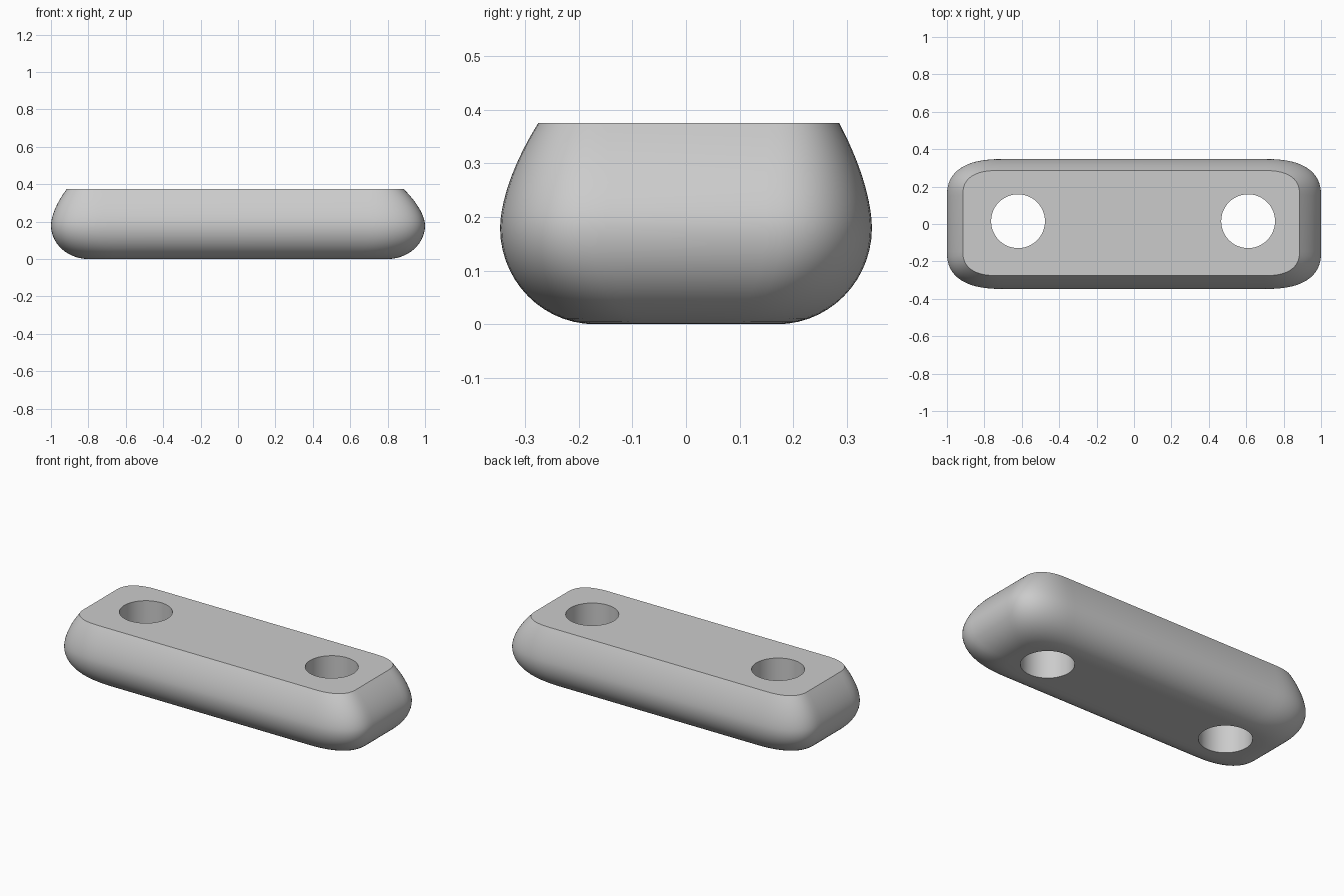
import bpy, bmesh, math

cube = bpy.data.objects.get("Cube")
if cube:
    bpy.data.objects.remove(cube, do_unlink=True)

HEIGHT, BELLY = 0.375, 0.18      # total height and level of the widest outline
CORNER_STEPS, LOW_STEPS, HIGH_STEPS = 16, 14, 12

grey = bpy.data.materials.new("plain grey")
grey.use_nodes = True
grey.diffuse_color = (0.6, 0.6, 0.6, 1)
grey.node_tree.nodes["Principled BSDF"].inputs["Base Color"].default_value = (0.6, 0.6, 0.6, 1)


def mix(a, b, t):
    return a + (b - a) * t


def outline(hx, hy, rx, ry, cx, cy):
    """Rounded rectangle with soft superelliptic corners, counterclockwise."""
    quarter = []
    for i in range(CORNER_STEPS + 1):
        a = math.pi / 2 * i / CORNER_STEPS
        quarter.append((hx - rx + rx * max(math.cos(a), 0) ** 0.8,
                        hy - ry + ry * max(math.sin(a), 0) ** 0.8))
    back = quarter[::-1]
    points = (quarter + [(-x, y) for x, y in back]
              + [(-x, -y) for x, y in quarter] + [(x, -y) for x, y in back])
    return [(x + cx, y + cy) for x, y in points]


# Stacked outlines: rounded underside, then the sides lean in to a flat top
levels = []
for i in range(LOW_STEPS + 1):
    a = math.pi / 2 * i / LOW_STEPS
    s = math.sin(a)
    levels.append((BELLY * (1 - math.cos(a)),
                   outline(mix(0.8, 1, s), mix(0.17, 0.347, s),
                           mix(0.22, 0.3, s), mix(0.12, 0.2, s), 0, 0)))
for i in range(1, HIGH_STEPS + 1):
    t = i / HIGH_STEPS
    s = t ** 1.7
    levels.append((mix(BELLY, HEIGHT, t),
                   outline(mix(1, 0.9, s), mix(0.347, 0.281, s),
                           mix(0.3, 0.19, s), mix(0.2, 0.13, s), -0.015 * s, 0.005 * s)))

# Body
bm = bmesh.new()
rings = [[bm.verts.new((x, y, z)) for x, y in pts] for z, pts in levels]
for low, high in zip(rings, rings[1:]):
    for j in range(len(low)):
        k = (j + 1) % len(low)
        bm.faces.new((low[j], low[k], high[k], high[j]))
bm.faces.new(rings[0][::-1])
bm.faces.new(rings[-1])
mesh = bpy.data.meshes.new("body")
bm.to_mesh(mesh)
bm.free()
body = bpy.data.objects.new("body", mesh)
bpy.context.collection.objects.link(body)
mesh.materials.append(grey)

# Two round holes straight through
for x in (-0.62, 0.61):
    bpy.ops.mesh.primitive_cylinder_add(vertices=48, radius=0.144, depth=1,
                                        location=(x, 0.015, HEIGHT / 2))
    cutter = bpy.context.object
    cutter.name = "hole_cutter"
    cutter.hide_render = True
    cutter.data.materials.append(grey)
    cut = body.modifiers.new("hole", "BOOLEAN")
    cut.operation, cut.solver, cut.object = "DIFFERENCE", "EXACT", cutter
    bpy.ops.object.select_all(action="DESELECT")
    body.select_set(True)
    bpy.context.view_layer.objects.active = body
    bpy.ops.object.modifier_apply(modifier=cut.name)
    bpy.data.objects.remove(cutter, do_unlink=True)

bpy.ops.object.shade_smooth_by_angle(angle=math.radians(35))
